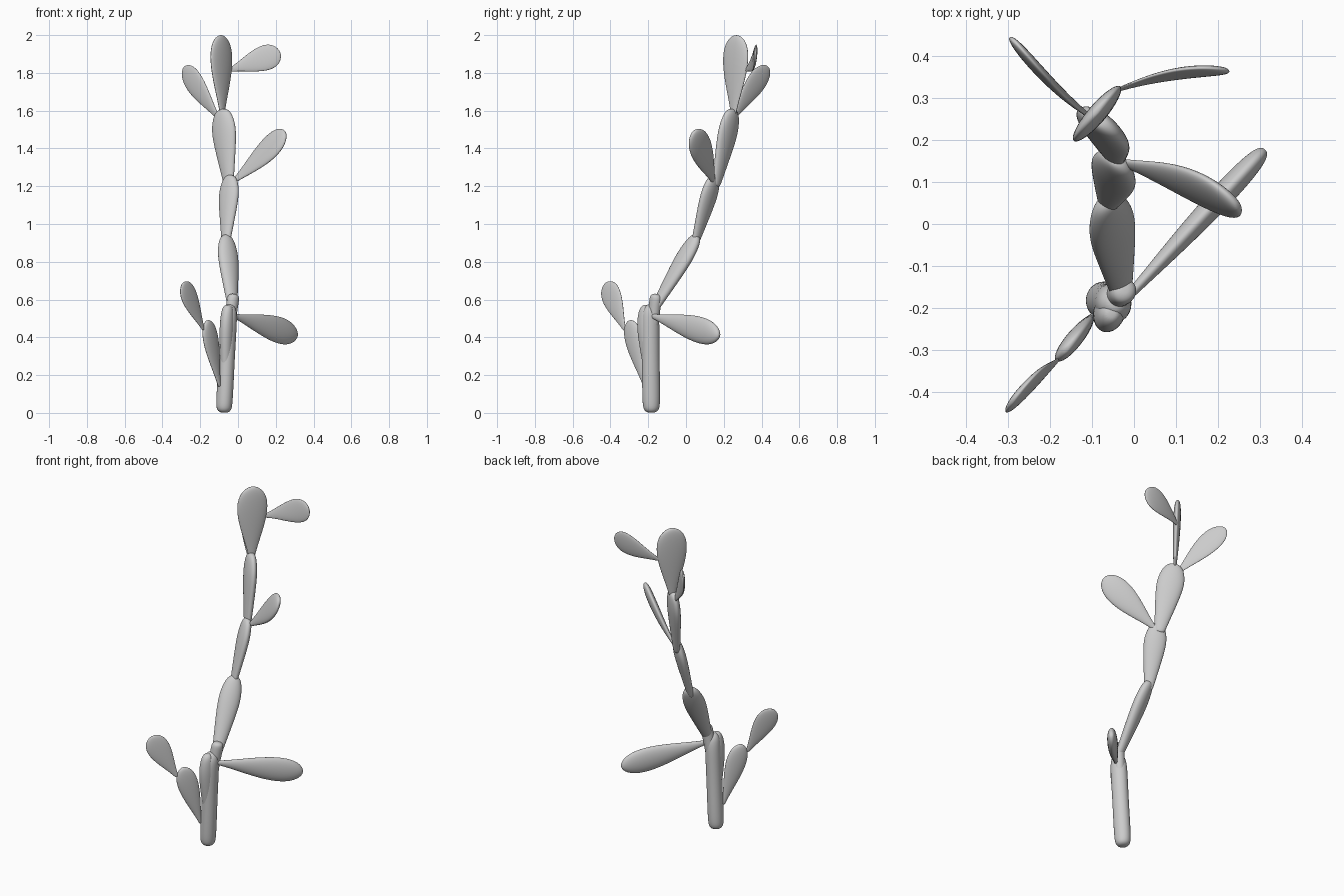
import bpy, bmesh, math
from mathutils import Vector

if "Cube" in bpy.data.objects:
    bpy.data.objects.remove(bpy.data.objects["Cube"])

SIDES = 14
# (position along the pad, relative half width)
LEAF = [(0, .14), (.06, .2), (.2, .38), (.4, .70), (.6, .95), (.76, 1.0),
        (.88, .86), (.96, .56), (.995, .22)]
STEM = [(0, .34), (.06, .42), (.2, .56), (.4, .76), (.6, .95), (.76, 1.0),
        (.89, .82), (.96, .6), (.995, .3)]
POST = [(.005, .5), (.03, .88), (.1, 1.0), (.3, 1.0), (.5, .98), (.7, 1.0),
        (.88, 1.02), (.96, .8), (.995, .4)]


def pad(name, base, tip, across, width, thick, profile=LEAF, bend=(0, 0, 0)):
    """Loft flattened rings from base to tip; 'across' is the wide direction."""
    base, tip, bend = Vector(base), Vector(tip), Vector(bend)
    axis = (tip - base).normalized()
    w = Vector(across)
    w = (w - axis * w.dot(axis)).normalized()
    n = axis.cross(w)
    bm = bmesh.new()
    rings = []
    for t, r in profile:
        c = base.lerp(tip, t) + bend * (4 * t * (1 - t))
        a = r * width / 2 * 1.04
        b = min(r ** .6 * thick / 2 * 1.04, a)
        ring = []
        for i in range(SIDES):
            ang = 2 * math.pi * i / SIDES
            ring.append(bm.verts.new(c + w * a * math.cos(ang) + n * b * math.sin(ang)))
        rings.append(ring)
    for lo, hi in zip(rings, rings[1:]):
        for i in range(SIDES):
            j = (i + 1) % SIDES
            bm.faces.new((lo[i], lo[j], hi[j], hi[i]))
    # close both ends with fans
    for ring, p in ((rings[0], base), (rings[-1], tip)):
        v = bm.verts.new(p)
        for i in range(SIDES):
            bm.faces.new((ring[i], ring[(i + 1) % SIDES], v))
    bmesh.ops.recalc_face_normals(bm, faces=bm.faces)
    for f in bm.faces:
        f.smooth = True
    me = bpy.data.meshes.new(name)
    bm.to_mesh(me)
    bm.free()
    ob = bpy.data.objects.new(name, me)
    bpy.context.collection.objects.link(ob)
    sub = ob.modifiers.new("smooth", 'SUBSURF')
    sub.levels = sub.render_levels = 2
    return ob


# Main stem, bottom to top
pad("trunk", (-.075, -.183, 0), (-.045, -.19, .575), (-.2, 1, 0), .094, .086, POST)
pad("trunk_lobe", (-.068, -.19, .14), (-.054, -.215, .572), (.35, 1, 0), .104, .075, STEM)
pad("trunk_joint", (-.05, -.18, .44), (-.022, -.158, .63), (.7, .7, 0), .066, .06, POST)
pad("lower_stem", (-.027, -.18, .53), (-.062, .06, .94), (.75, .6, 0), .122, .07, STEM)
pad("middle_stem", (-.065, .045, .89), (-.042, .153, 1.258), (.75, -.6, 0), .125, .06, STEM)
pad("upper_stem", (-.048, .158, 1.2), (-.085, .249, 1.608), (.78, -.6, 0), .152, .062, STEM)
pad("crown_pad", (-.083, .25, 1.56), (-.09, .268, 2.0), (.65, .76, 0), .174, .042)

# Side pads
pad("low_left_pad", (-.098, -.218, .14), (-.163, -.3, .49), (.64, .77, 0), .118, .04)
pad("low_left_tip_pad", (-.182, -.325, .44), (-.29, -.423, .69), (.64, .77, 0), .13, .026)
pad("low_right_pad", (-.025, -.185, .515), (.312, .177, .408), (0, 0, 1), .142, .056)
pad("mid_right_pad", (-.03, .147, 1.22), (.25, .04, 1.49), (-.40, .62, .62), .148, .044,
    bend=(0, .008, -.008))
pad("high_left_pad", (-.1, .253, 1.555), (-.287, .437, 1.83), (.7, -.7, .3), .128, .026,
    bend=(0, -.014, 0))
pad("high_right_pad", (-.045, .317, 1.815), (.224, .366, 1.907), (0, .15, 1), .136, .024,
    bend=(0, .014, 0))
